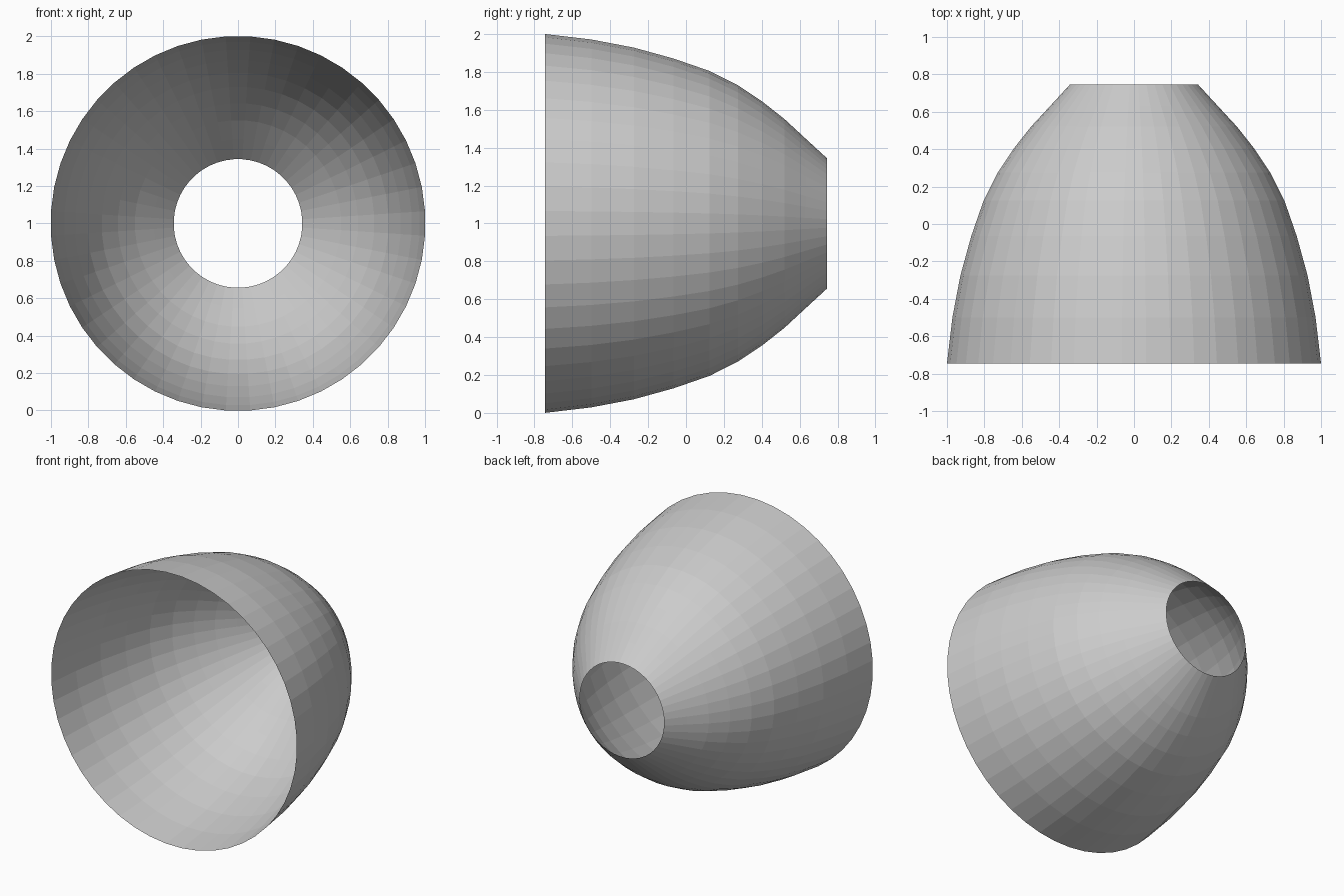
import bpy, bmesh, math

if "Cube" in bpy.data.objects:
    bpy.data.objects.remove(bpy.data.objects["Cube"])

SIDES = 48
# Shell profile: (position along y, radius)
PROFILE = [(-0.745, 1.002), (-0.5, 0.973), (-0.275, 0.93), (-0.065, 0.872),
           (0.125, 0.806), (0.275, 0.73), (0.405, 0.643), (0.52, 0.552),
           (0.63, 0.45), (0.745, 0.344)]

# Open, flat-faced domed shell revolved about the y axis
bm = bmesh.new()
rings = []
for y, r in PROFILE:
    ring = []
    for i in range(SIDES):
        a = 2 * math.pi * (i + 0.5) / SIDES
        ring.append(bm.verts.new((r * math.cos(a), y, 1 + r * math.sin(a))))
    rings.append(ring)
for a, b in zip(rings, rings[1:]):
    for i in range(SIDES):
        j = (i + 1) % SIDES
        bm.faces.new((a[i], a[j], b[j], b[i]))
bmesh.ops.recalc_face_normals(bm, faces=bm.faces[:])

mesh = bpy.data.meshes.new("open_shade")
bm.to_mesh(mesh)
bm.free()
shade = bpy.data.objects.new("open_shade", mesh)
bpy.context.collection.objects.link(shade)
